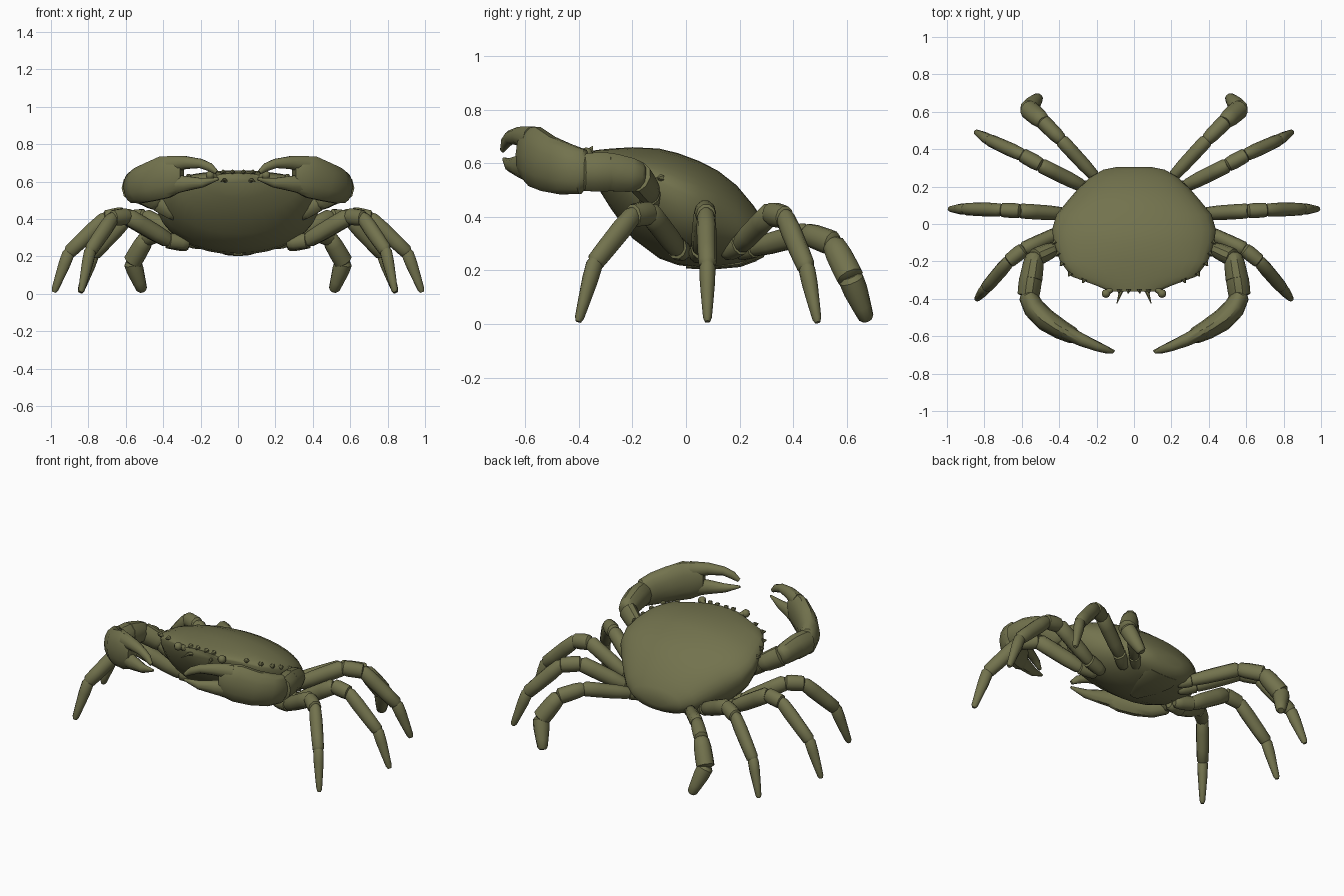
import bpy, bmesh, math
from mathutils import Vector, Matrix

cube = bpy.data.objects.get("Cube")
if cube:
    bpy.data.objects.remove(cube, do_unlink=True)

olive = bpy.data.materials.new("olive_shell")
olive.use_nodes = True
colour = (0.17, 0.17, 0.075, 1)
olive.diffuse_color = colour
bsdf = olive.node_tree.nodes["Principled BSDF"]
bsdf.inputs["Base Color"].default_value = colour
bsdf.inputs["Roughness"].default_value = 0.8


def skin(bm, rings):
    """Bridge a list of equal point rings and cap both ends."""
    loops = [[bm.verts.new(p) for p in ring] for ring in rings]
    n = len(loops[0])
    for a, b in zip(loops, loops[1:]):
        for i in range(n):
            j = (i + 1) % n
            bm.faces.new((a[i], a[j], b[j], b[i]))
    bm.faces.new(loops[0][::-1])
    bm.faces.new(loops[-1])


def tube(bm, stations, side=None, n=10):
    """Elliptical tube; each station is (point, sideways radius, upright radius)."""
    pts = [Vector(s[0]) for s in stations]
    rings = []
    for i, (p, s) in enumerate(zip(pts, stations)):
        t = (pts[min(i + 1, len(pts) - 1)] - pts[max(i - 1, 0)]).normalized()
        across = side or t.cross(Vector((0, 0, 1))).normalized()
        across = (across - t * across.dot(t)).normalized()
        up = across.cross(t)
        rings.append([p + across * s[1] * math.cos(a) + up * s[2] * math.sin(a)
                      for a in (math.tau * k / n for k in range(n))])
    skin(bm, rings)


def segment(bm, a, b, ra, rb, flat=0.8, side=None):
    """One limb segment with narrowed, slightly overlapping ends."""
    a, b = Vector(a), Vector(b)
    steps = ((-0.07, 0.6), (0.03, 0.92), (0.3, 1.03), (0.7, 1.03), (0.96, 1), (1.03, 0.65))
    tube(bm, [(a.lerp(b, t), (ra + (rb - ra) * t) * k * flat, (ra + (rb - ra) * t) * k)
              for t, k in steps], side)


def finish(name, bm, mirrored=True, angle=40):
    bmesh.ops.recalc_face_normals(bm, faces=bm.faces)
    mesh = bpy.data.meshes.new(name)
    bm.to_mesh(mesh)
    bm.free()
    mesh.materials.append(olive)
    obj = bpy.data.objects.new(name, mesh)
    bpy.context.collection.objects.link(obj)
    bpy.ops.object.select_all(action='DESELECT')
    obj.select_set(True)
    bpy.context.view_layer.objects.active = obj
    bpy.ops.object.shade_smooth_by_angle(angle=math.radians(angle))
    if mirrored:
        obj.modifiers.new("Mirror", 'MIRROR').use_mirror_merge = False


# Body sections: y, half width, top z, rim z, bottom z
SECTIONS = [(-.36, .13, .645, .625, .59), (-.33, .20, .65, .62, .51),
            (-.28, .335, .655, .60, .43), (-.2, .395, .66, .57, .32),
            (-.1, .428, .655, .53, .245), (-.03, .438, .638, .495, .22),
            (.05, .415, .608, .455, .21), (.12, .358, .572, .42, .212),
            (.19, .298, .517, .38, .22), (.25, .235, .445, .34, .23),
            (.29, .165, .385, .32, .25), (.305, .09, .35, .315, .285)]

# Body shell: sharp rim at the front that softens towards the rear
bm = bmesh.new()
rings = []
for y, w, zt, zr, zb in SECTIONS:
    power = 1.1 - .5 * max(0, min(1, y / .2 + .5)) * .4
    ring = []
    for k in range(32):
        a = math.tau * k / 32
        s = math.sin(a)
        z = zr + ((zt - zr) * s ** power if s >= 0 else (zr - zb) * -abs(s) ** .95)
        ring.append(Vector((w * math.cos(a), y, z)))
    rings.append(ring)
skin(bm, rings)
finish("body_shell", bm, False, 50)

# Tail flap folded under the belly
bm = bmesh.new()
tube(bm, [((0, .255, .25), .11, .018), ((0, .2, .224), .11, .012),
          ((0, .1, .213), .08, .01), ((0, 0, .213), .03, .006)])
finish("tail_flap", bm, False)

# Small teeth along the side margins and brow
bm = bmesh.new()
for y, x in ((-.305, .27), (-.27, .345), (-.215, .388), (-.16, .41), (-.10, .428),
             (-.36, .03), (-.36, .08)):
    z = .605 + (-.25 - y) * .4
    out = Vector((x * .6, y * .8 - .12, 0)).normalized()
    turn = Vector((0, 0, 1)).rotation_difference(out).to_matrix().to_4x4()
    bmesh.ops.create_cone(bm, cap_ends=True, segments=6, radius1=.016, radius2=.003,
                          depth=.024, matrix=Matrix.Translation((x, y, z)) @ turn)
finish("margin_teeth", bm)

# Eyes on stalks
bm = bmesh.new()
tube(bm, [((.10, -.33, .61), .018, .018), ((.135, -.36, .63), .016, .016),
          ((.15, -.37, .64), .016, .016)])
bmesh.ops.create_uvsphere(bm, u_segments=10, v_segments=7, radius=.024,
                          matrix=Matrix.Translation((.15, -.372, .635)))
finish("eyes", bm)

# Antennae
bm = bmesh.new()
tube(bm, [((.06, -.34, .60), .014, .014), ((.075, -.375, .61), .009, .009),
          ((.092, -.425, .60), .002, .002)], n=6)
finish("antennae", bm)

# Walking legs: joint points from hip to tip, and a radius at each joint
WALKING = (.038, .043, .046, .043, .038, .018)
LEGS = {
    "front_leg": ([(.27, -.01, .27), (.37, -.035, .285), (.59, -.135, .415),
                   (.67, -.20, .405), (.79, -.34, .23), (.838, -.40, .015)], WALKING),
    "middle_leg": ([(.27, .04, .26), (.38, .055, .285), (.61, .07, .422),
                    (.71, .075, .405), (.905, .08, .22), (.982, .08, .015)], WALKING),
    "rear_leg": ([(.20, .15, .27), (.28, .205, .30), (.50, .315, .413),
                  (.60, .37, .398), (.775, .45, .21), (.842, .49, .012)], WALKING),
    "paddle_leg": ([(.15, .20, .27), (.21, .255, .285), (.39, .45, .338),
                    (.49, .55, .30), (.565, .615, .17), (.512, .675, .018)],
                   (.035, .038, .043, .047, .052, .028)),
}
for name, (joints, radii) in LEGS.items():
    bm = bmesh.new()
    run = Vector(joints[4]) - Vector(joints[1])
    side = Vector((-run.y, run.x, 0)).normalized()
    for i in range(5):
        flat = 1 if name == "paddle_leg" and i > 2 else .87
        segment(bm, joints[i], joints[i + 1], radii[i], radii[i + 1], flat, side)
    finish(name, bm)

# Claw arms
bm = bmesh.new()
segment(bm, (.32, -.13, .43), (.43, -.135, .49), .05, .05)
segment(bm, (.42, -.13, .485), (.53, -.18, .55), .05, .062)
segment(bm, (.53, -.165, .55), (.552, -.30, .57), .06, .075, .82)
segment(bm, (.548, -.26, .568), (.565, -.385, .567), .075, .073, .8)
finish("claw_arm", bm)

# Claw palms
bm = bmesh.new()
tube(bm, [((.575, -.36, .565), .03, .045), ((.567, -.385, .568), .05, .085),
          ((.535, -.45, .578), .058, .098), ((.47, -.515, .598), .06, .107),
          ((.39, -.565, .625), .053, .116), ((.33, -.595, .635), .045, .10),
          ((.30, -.607, .635), .03, .07)], n=14)
finish("claw_palm", bm)

# Upper and lower claw fingers
bm = bmesh.new()
tube(bm, [((.37, -.575, .69), .038, .05), ((.28, -.62, .702), .034, .036),
          ((.20, -.655, .697), .025, .026), ((.15, -.672, .677), .02, .023),
          ((.115, -.685, .65), .009, .012)])
finish("upper_claw_finger", bm)
bm = bmesh.new()
tube(bm, [((.37, -.575, .585), .04, .06), ((.28, -.62, .59), .034, .042),
          ((.19, -.655, .594), .024, .026), ((.105, -.68, .615), .006, .007)])
finish("lower_claw_finger", bm)
